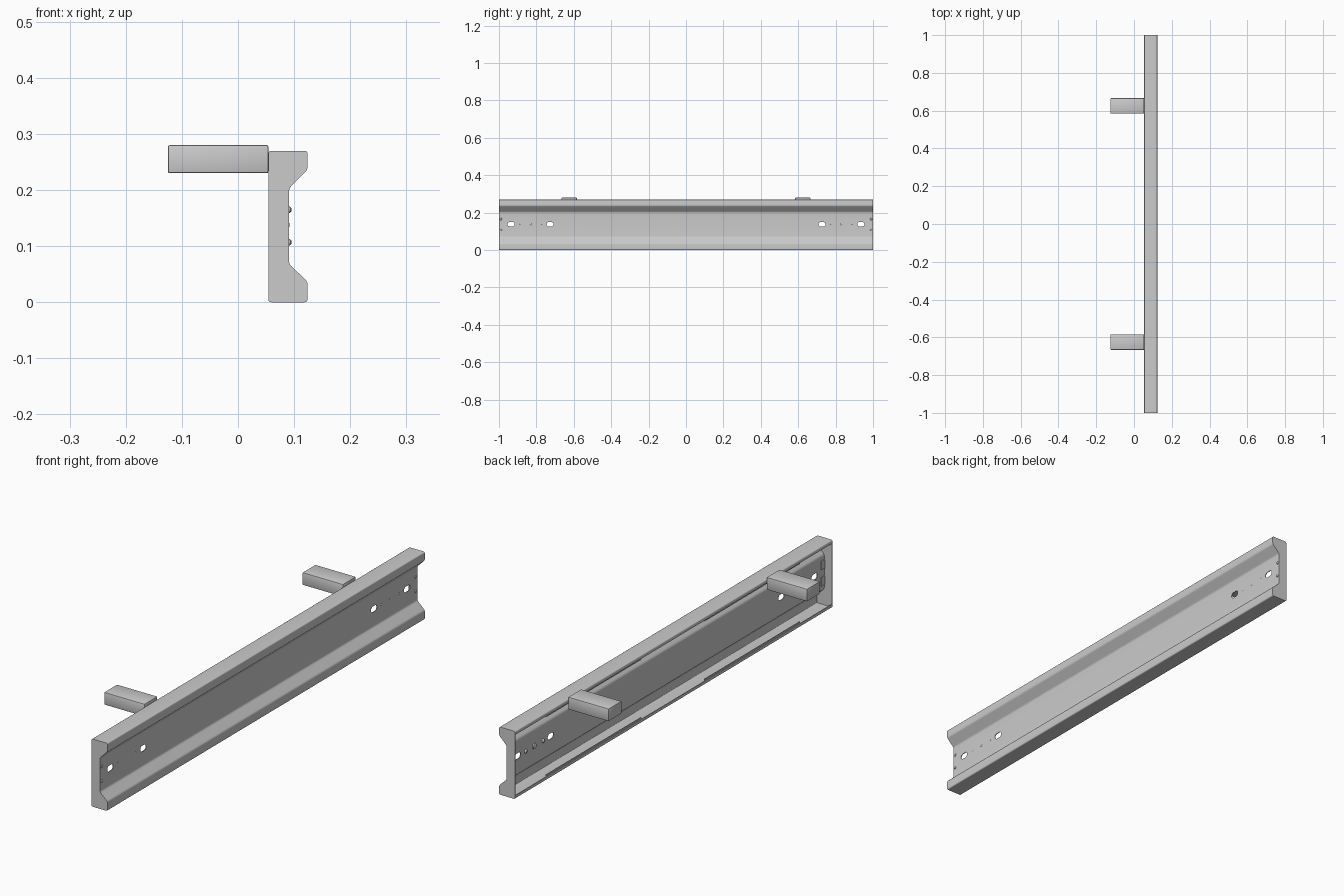
import bpy, bmesh, math
from mathutils import Vector

if "Cube" in bpy.data.objects:
    bpy.data.objects.remove(bpy.data.objects["Cube"])

T = 0.003        # sheet thickness
LIP = 0.014      # return lip height
H = 0.27         # beam height


def finish(bm, name):
    bmesh.ops.recalc_face_normals(bm, faces=bm.faces[:])
    me = bpy.data.meshes.new(name)
    bm.to_mesh(me)
    bm.free()
    ob = bpy.data.objects.new(name, me)
    bpy.context.collection.objects.link(ob)
    return ob


def smooth(ob):
    bpy.ops.object.select_all(action='DESELECT')
    ob.select_set(True)
    bpy.context.view_layer.objects.active = ob
    bpy.ops.object.shade_smooth_by_angle(angle=math.radians(35))


def prism(bm, pts, vec):
    """Solid made by sweeping a flat polygon along vec."""
    a = [bm.verts.new(p) for p in pts]
    b = [bm.verts.new(Vector(p) + Vector(vec)) for p in pts]
    bm.faces.new(a)
    bm.faces.new(b[::-1])
    n = len(a)
    for i in range(n):
        bm.faces.new((a[i], a[(i + 1) % n], b[(i + 1) % n], b[i]))


def box(name, lo, hi, bevel=0.0):
    bm = bmesh.new()
    prism(bm, [(lo[0], lo[1], lo[2]), (hi[0], lo[1], lo[2]),
               (hi[0], hi[1], lo[2]), (lo[0], hi[1], lo[2])], (0, 0, hi[2] - lo[2]))
    if bevel:
        bmesh.ops.bevel(bm, geom=bm.edges[:], offset=bevel, segments=2,
                        profile=0.5, affect='EDGES')
    ob = finish(bm, name)
    smooth(ob)
    return ob


def rounded(pts, d=0.006, steps=4):
    """Open path with its bends softened."""
    out = [Vector(pts[0])]
    for p, q, r in zip(pts, pts[1:], pts[2:]):
        p, q, r = Vector(p), Vector(q), Vector(r)
        a, b = q + (p - q).normalized() * d, q + (r - q).normalized() * d
        for i in range(steps + 1):
            t = i / steps
            out.append(a * (1 - t) ** 2 + q * 2 * t * (1 - t) + b * t * t)
    return out + [Vector(pts[-1])]


def offset(path, t):
    """Path moved t to its left with mitred bends."""
    out = []
    for i, p in enumerate(path):
        d1 = (p - path[i - 1]).normalized() if i else (path[1] - p).normalized()
        d2 = (path[i + 1] - p).normalized() if i < len(path) - 1 else d1
        n1, n2 = Vector((-d1.y, d1.x)), Vector((-d2.y, d2.x))
        m = (n1 + n2).normalized()
        out.append(p + m * (t / m.dot(n1)))
    return out


# Folded sheet beam, open at the back
outer = rounded([(0.054, LIP), (0.054, 0), (0.124, 0), (0.124, 0.037),
                 (0.091, 0.068), (0.091, 0.203), (0.124, 0.236), (0.124, H),
                 (0.054, H), (0.054, H - LIP)])
section = outer + offset(outer, T)[::-1]
bm = bmesh.new()
prism(bm, [(p.x, -0.997, p.y) for p in section], (0, 1.994, 0))
beam = finish(bm, "beam_channel")

# Oblong mounting holes in the web
bm = bmesh.new()
for y in (-0.935, -0.727, 0.727, 0.935):
    pts = []
    for i in range(16):
        a = math.tau * (i + 0.5) / 16
        pts.append((0.07, y + 0.012 * math.cos(a) + math.copysign(0.007, math.cos(a)),
                    0.138 + 0.012 * math.sin(a)))
    prism(bm, pts, (0.04, 0, 0))
cutter = finish(bm, "hole_cutter")
cutter.hide_render = True
smooth(beam)
mod = beam.modifiers.new("holes", 'BOOLEAN')
mod.operation = 'DIFFERENCE'
mod.solver = 'EXACT'
mod.object = cutter
bpy.ops.object.modifier_apply(modifier=mod.name)
bpy.data.objects.remove(cutter)
smooth(beam)


def button(name, x, y, z, r, h, side):
    """Low dome-headed fastener whose axis is x."""
    bm = bmesh.new()
    rings = []
    for rad, dx in ((r, 0), (r * 0.85, h * 0.6), (r * 0.45, h)):
        rings.append([bm.verts.new((x + side * dx,
                                    y + rad * math.cos(math.tau * i / 12),
                                    z + rad * math.sin(math.tau * i / 12)))
                      for i in range(12)])
    for a, b in zip(rings, rings[1:]):
        for i in range(12):
            bm.faces.new((a[i], a[(i + 1) % 12], b[(i + 1) % 12], b[i]))
    bm.faces.new(rings[0][::-1])
    bm.faces.new(rings[-1])
    smooth(finish(bm, name))


for s, side in ((-1, "front"), (1, "rear")):
    # End plate closing the channel
    bm = bmesh.new()
    prism(bm, [(p.x, s * 0.997, p.y) for p in outer], (0, s * 0.003, 0))
    finish(bm, side + "_end_plate")

    # Folded tab joining the end plate to the web, with its rivets
    y0, y1 = sorted((s * 0.965, s * 0.997))
    for z0, z1, part in ((0.085, 0.12, "low"), (0.15, 0.185, "high")):
        y0, y1 = sorted((s * 0.975, s * 0.997))
        box(f"{side}_{part}_end_tab", (0.085, y0, z0), (0.088, y1, z1))
    for z in (0.107, 0.165):
        button(side + "_end_rivet", 0.091, s * 0.99, z, 0.006, 0.004, 1)

    # Small fasteners between the mounting holes
    for y, r in ((0.885, 0.008), (0.83, 0.012), (0.775, 0.008)):
        button(side + "_web_bolt", 0.088, s * y, 0.138, r, 0.006, -1)
        button(side + "_web_bolt_end", 0.091, s * y, 0.138, 0.004, 0.001, 1)

    # Stiffening strips along the return lips
    y0, y1 = sorted((s * 0.2, s * 0.8))
    box(side + "_lower_lip_strip", (0.057, y0, 0.004), (0.06, y1, 0.02))
    box(side + "_upper_lip_strip", (0.057, y0, H - 0.02), (0.06, y1, H - 0.004))

    # Mounting arm
    box(side + "_mounting_arm", (-0.125, s * 0.625 - 0.041, 0.23),
        (0.054, s * 0.625 + 0.041, 0.28), 0.003)
